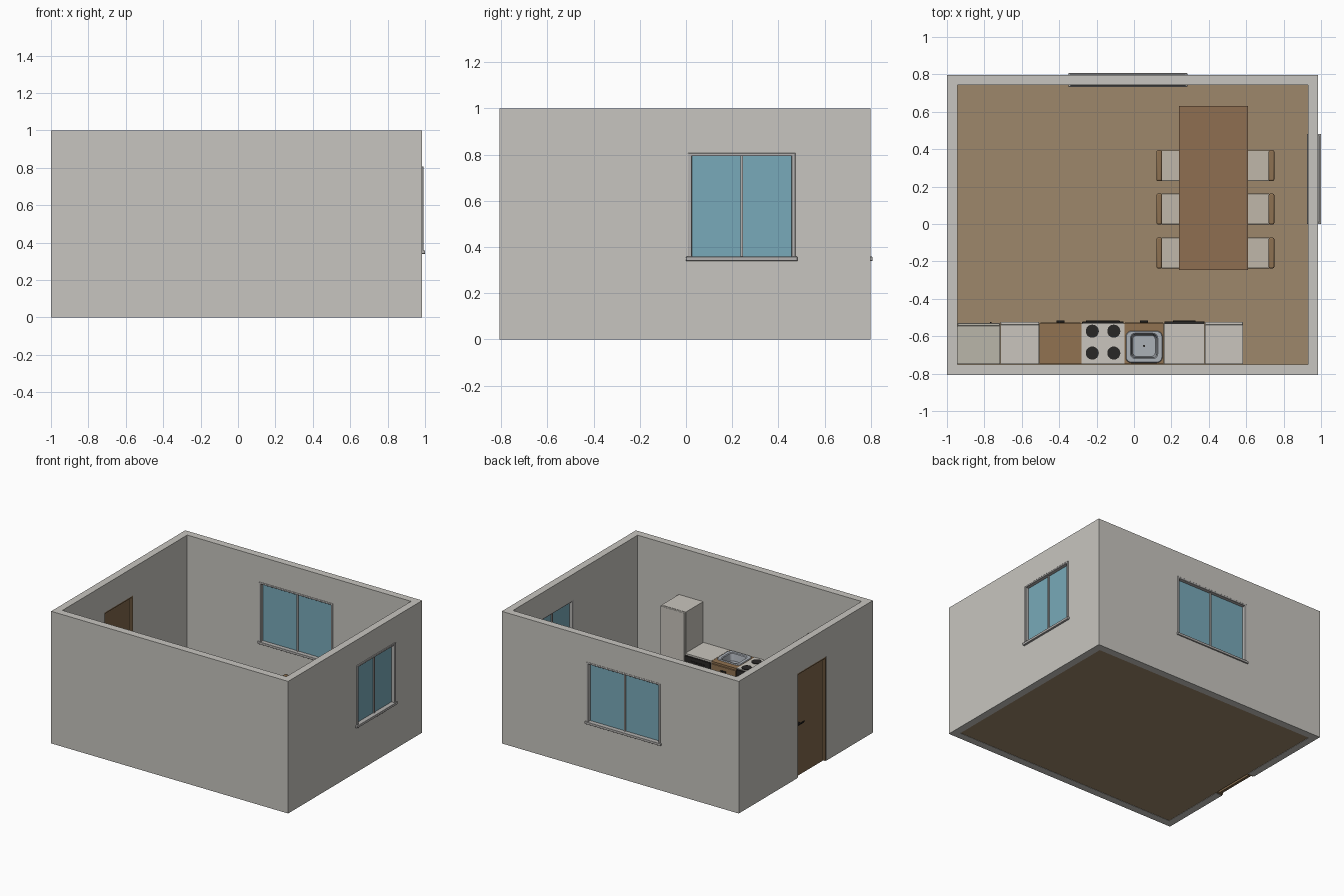
import bpy, bmesh, math
from mathutils import Matrix, Vector

if "Cube" in bpy.data.objects:
    bpy.data.objects.remove(bpy.data.objects["Cube"])


def material(name, r, g, b):
    m = bpy.data.materials.new(name)
    m.diffuse_color = [(c / 255) ** 2.2 for c in (r, g, b)] + [1]
    m.use_nodes = True
    m.node_tree.nodes["Principled BSDF"].inputs["Base Color"].default_value = m.diffuse_color
    return m


WALL = material("plaster", 198, 196, 190)
FLOOR = material("floor_wood", 156, 134, 106)
FRAME = material("window_frame", 178, 176, 174)
GLASS = material("glass", 120, 168, 184)
DOOR = material("door_wood", 128, 104, 76)
TABLE = material("table_wood", 141, 110, 82)
CHAIR = material("chair_wood", 140, 112, 82)
SEAT = material("seat_fabric", 190, 182, 168)
WHITE = material("white_enamel", 200, 196, 188)
GREY = material("grey_enamel", 184, 180, 168)
COUNTER = material("counter_wood", 144, 114, 82)
BLACK = material("black", 45, 43, 42)
STEEL = material("steel", 170, 175, 182)


def finish(name, bm, mat, bevel=0):
    bmesh.ops.recalc_face_normals(bm, faces=bm.faces)
    me = bpy.data.meshes.new(name)
    bm.to_mesh(me)
    bm.free()
    ob = bpy.data.objects.new(name, me)
    bpy.context.collection.objects.link(ob)
    me.materials.append(mat)
    if bevel:
        mod = ob.modifiers.new("bevel", 'BEVEL')
        mod.width, mod.segments = bevel, 2
    return ob


def box(name, x, y, z, mat, bevel=0, place=Matrix()):
    """Box between pairs of limits, moved by the placement matrix."""
    bm = bmesh.new()
    size = Matrix.Diagonal((x[1] - x[0], y[1] - y[0], z[1] - z[0], 1))
    mid = Matrix.Translation((sum(x) / 2, sum(y) / 2, sum(z) / 2))
    bmesh.ops.create_cube(bm, size=1, matrix=place @ mid @ size)
    return finish(name, bm, mat, bevel)


def disc(name, x, y, z, r, h, mat):
    bm = bmesh.new()
    bmesh.ops.create_cone(bm, cap_ends=True, segments=24, radius1=r, radius2=r,
                          depth=h, matrix=Matrix.Translation((x, y, z + h / 2)))
    return finish(name, bm, mat)


def cut(target, x, y, z):
    cutter = box("cutter", x, y, z, WALL)
    cutter.hide_render = True
    mod = target.modifiers.new("cut", 'BOOLEAN')
    mod.operation, mod.solver, mod.object = 'DIFFERENCE', 'EXACT', cutter
    bpy.context.view_layer.objects.active = target
    bpy.ops.object.modifier_apply(modifier=mod.name)
    bpy.data.objects.remove(cutter)


# Walls with door and window openings, and the floor
XO, XI = (-1.0, 0.985), (-0.945, 0.93)
YO, YI = (-0.807, 0.797), (-0.75, 0.742)
walls = box("walls", XO, YO, (0, 1), WALL)
cut(walls, XI, YI, (-0.1, 1.1))
cut(walls, (-0.34, 0.275), (0.7, 0.9), (0.345, 0.805))
cut(walls, (0.9, 1.1), (0.01, 0.472), (0.345, 0.805))
cut(walls, (-1.1, -0.9), (-0.25, 0.095), (-0.1, 0.79))
box("floor", XI, YI, (0.002, 0.012), FLOOR)


# Windows, built facing +y with the wall centre at the origin
def window(name, w, place):
    h, t, d = w / 2, 0.017, 0.03
    z0, z1 = 0.345, 0.807
    for s in (-1, 1):
        box(name + "_jamb", sorted((s * h, s * (h - t))), (-d, d), (z0, z1), FRAME, 0.003, place)
        box(name + "_glass", sorted((s * 0.005, s * (h - t))), (-0.004, 0.004),
            (z0 + 0.01, z1 - 0.012), GLASS, 0, place)
    box(name + "_head", (-h, h), (-d, d), (z1 - 0.014, z1), FRAME, 0.003, place)
    box(name + "_mullion", (-0.006, 0.006), (-0.012, 0.012), (z0, z1 - 0.01), FRAME, 0, place)
    box(name + "_sill", (-h - 0.008, h + 0.008), (-0.036, 0.038), (0.34, 0.358), FRAME, 0.002, place)


window("back_window", 0.62, Matrix.Translation((-0.033, 0.769, 0)))
window("right_window", 0.466, Matrix.Translation((0.962, 0.241, 0)) @ Matrix.Rotation(-math.pi / 2, 4, 'Z'))

# Door, its frame and handles
box("door_leaf", (-0.982, -0.962), (-0.238, 0.083), (0.002, 0.778), DOOR)
for y in (-0.25, 0.083):
    box("door_jamb", (-0.998, -0.947), (y, y + 0.012), (0.002, 0.79), DOOR)
box("door_head", (-0.998, -0.947), (-0.25, 0.095), (0.778, 0.79), DOOR)
for a, b, c in ((-0.999, -0.992, -0.982), (-0.945, -0.952, -0.962)):
    box("door_handle", sorted((a, b)), (0.005, 0.07), (0.39, 0.4), BLACK, 0.002)
    box("handle_stem", sorted((b, c)), (0.055, 0.068), (0.385, 0.405), BLACK)

# Dining table
box("table_top", (0.24, 0.61), (-0.245, 0.63), (0.275, 0.295), TABLE)
for x in (0.255, 0.57):
    box("table_side_rail", (x + 0.008, x + 0.017), (-0.21, 0.6), (0.24, 0.275), TABLE)
    for y in (-0.23, 0.59):
        box("table_leg", (x, x + 0.025), (y, y + 0.025), (0.012, 0.275), TABLE)
for y in (-0.222, 0.598):
    box("table_end_rail", (0.27, 0.58), (y, y + 0.009), (0.24, 0.275), TABLE)


# Chairs, built facing +x with the back at the origin
def chair(place):
    box("chair_seat_frame", (0.005, 0.175), (-0.08, 0.08), (0.15, 0.165), CHAIR, 0, place)
    box("chair_seat", (0.025, 0.18), (-0.082, 0.082), (0.165, 0.185), SEAT, 0.004, place)
    box("chair_back", (0, 0.03), (-0.0825, 0.0825), (0.215, 0.37), CHAIR, 0.008, place)
    for y in (-0.078, 0.06):
        box("chair_rear_leg", (0.005, 0.023), (y, y + 0.018), (0.012, 0.23), CHAIR, 0, place)
        box("chair_front_leg", (0.155, 0.173), (y, y + 0.018), (0.012, 0.15), CHAIR, 0, place)


for y in (0.312, 0.08, -0.155):
    chair(Matrix.Translation((0.12, y, 0)))
    chair(Matrix.Translation((0.75, y, 0)) @ Matrix.Rotation(math.pi, 4, 'Z'))

# Kitchen row along the front wall
YB, YF, TOP = -0.748, -0.532, 0.337


def bar(name, x, z, w, mat=BLACK):
    box(name, (x - w, x + w), (-0.526, -0.516), (z, z + 0.008), mat, 0.002)


# Fridge
box("fridge_body", (-0.943, -0.717), (YB, -0.545), (0.012, 0.66), GREY)
for z in ((0.025, 0.25), (0.256, 0.66)):
    box("fridge_door", (-0.943, -0.717), (-0.545, -0.53), z, GREY, 0.003)
    box("fridge_handle", (-0.77, -0.762), (-0.53, -0.524), (z[0] + 0.03, z[0] + 0.15), BLACK)

# Tall cupboards
for x0, x1 in ((-0.714, -0.507), (0.38, 0.583)):
    box("tall_cupboard", (x0, x1), (YB, -0.54), (0.012, 0.645), WHITE)
    box("tall_cupboard_door", (x0, x1), (-0.54, -0.524), (0.03, 0.645), WHITE, 0.004)

# Wooden base units, the second holding the sink
counters = []
for x0, x1 in ((-0.504, -0.282), (-0.05, 0.158)):
    box("base_unit", (x0, x1), (YB, -0.545), (0.04, 0.27), COUNTER)
    box("base_plinth", (x0, x1), (YB, -0.56), (0.012, 0.04), BLACK)
    box("base_door", (x0 + 0.003, x1 - 0.003), (-0.545, -0.526), (0.042, 0.32), COUNTER, 0.002)
    bar("base_handle", (x0 + x1) / 2, 0.285, 0.022)
    counters.append(box("counter_top", (x0, x1), (YB, -0.53), (0.322, TOP), COUNTER))
cut(counters[1], (-0.025, 0.13), (-0.725, -0.58), (0.2, 0.5))


# Sink: rounded-rectangle rings lofted from rim down into the bowl
def ring(bm, cx, cy, hx, hy, r, z):
    vs = []
    for k, (sx, sy) in enumerate(((1, 1), (-1, 1), (-1, -1), (1, -1))):
        for i in range(6):
            a = math.pi / 2 * (k + i / 5)
            vs.append(bm.verts.new((cx + sx * (hx - r) + r * math.cos(a),
                                    cy + sy * (hy - r) + r * math.sin(a), z)))
    return vs


bm = bmesh.new()
loops = [ring(bm, 0.054, cy, hx, hy, r, z) for cy, hx, hy, r, z in (
    (-0.657, 0.098, 0.085, 0.03, TOP), (-0.657, 0.095, 0.082, 0.028, TOP + 0.007),
    (-0.652, 0.073, 0.068, 0.025, TOP + 0.007), (-0.652, 0.068, 0.063, 0.022, TOP + 0.002),
    (-0.652, 0.06, 0.056, 0.02, TOP - 0.05))]
for a, b in zip(loops, loops[1:]):
    for i in range(24):
        j = (i + 1) % 24
        bm.faces.new((a[i], a[j], b[j], b[i]))
bm.faces.new(loops[-1])
finish("sink", bm, STEEL)
disc("sink_drain", 0.054, -0.652, TOP - 0.05, 0.006, 0.002, BLACK)

# Stove with four burners and an oven door
box("stove_body", (-0.28, -0.052), (YB, YF), (0.012, TOP + 0.003), WHITE)
box("oven_door", (-0.277, -0.055), (YF, -0.522), (0.06, 0.28), BLACK, 0.002)
box("stove_panel", (-0.277, -0.055), (YF, -0.522), (0.285, 0.335), BLACK, 0.002)
bar("oven_handle", -0.166, 0.255, 0.09)
for x in (-0.223, -0.108):
    for y in (-0.573, -0.69):
        disc("burner", x, y, TOP + 0.003, 0.035, 0.005, BLACK)

# Dishwasher
box("dishwasher_body", (0.16, 0.378), (YB, YF), (0.012, TOP), WHITE)
box("dishwasher_front", (0.162, 0.376), (YF, -0.52), (0.04, TOP - 0.012), BLACK, 0.002)
bar("dishwasher_handle", 0.269, 0.29, 0.06)

# Smooth the rounded edges, keep the flat faces sharp
bpy.ops.object.select_all(action='SELECT')
bpy.ops.object.shade_smooth_by_angle()
